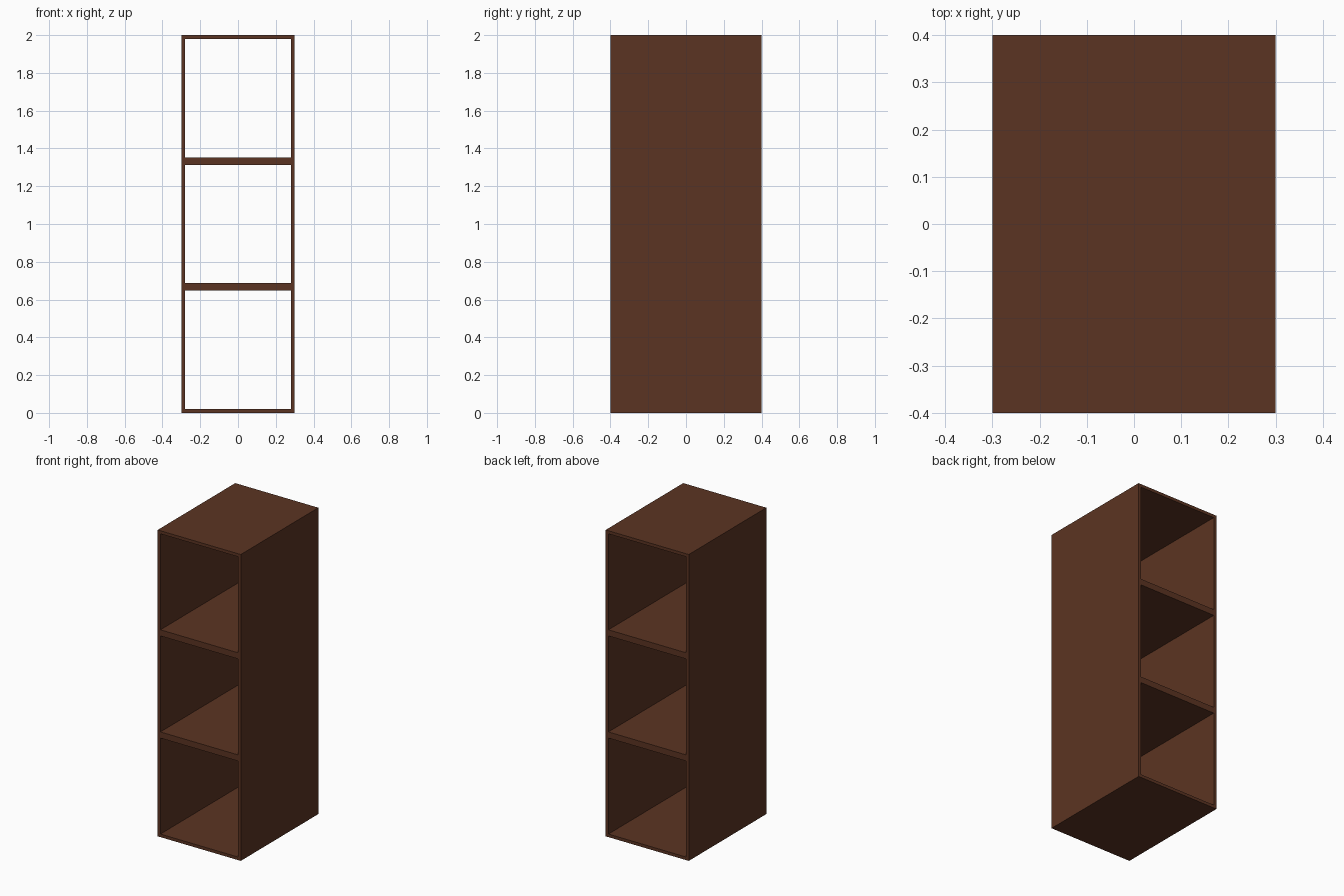
import bpy

if "Cube" in bpy.data.objects:
    bpy.data.objects.remove(bpy.data.objects["Cube"])

W, D, H, T = 0.6, 0.8, 2.0, 0.02   # outer size and board thickness

wood = bpy.data.materials.new("dark brown wood")
wood.diffuse_color = (0.105, 0.034, 0.016, 1)
wood.use_nodes = True
wood.node_tree.nodes["Principled BSDF"].inputs["Base Color"].default_value = wood.diffuse_color


def board(name, size, centre):
    bpy.ops.mesh.primitive_cube_add(size=1, location=centre)
    ob = bpy.context.object
    ob.name = name
    ob.scale = size
    bpy.ops.object.transform_apply(location=False, rotation=False, scale=True)
    ob.data.materials.append(wood)


# full-height side panels
for name, s in (("left_panel", -1), ("right_panel", 1)):
    board(name, (T, D, H), (s * (W - T) / 2, 0, H / 2))

# top and bottom boards between the sides
inner = W - 2 * T
board("bottom_board", (inner, D, T), (0, 0, T / 2))
board("top_board", (inner, D, T), (0, 0, H - T / 2))

# double-thick shelves at thirds; front and back stay open
for i in (1, 2):
    board(f"shelf_{i}", (inner, D, 2 * T), (0, 0, H * i / 3))
